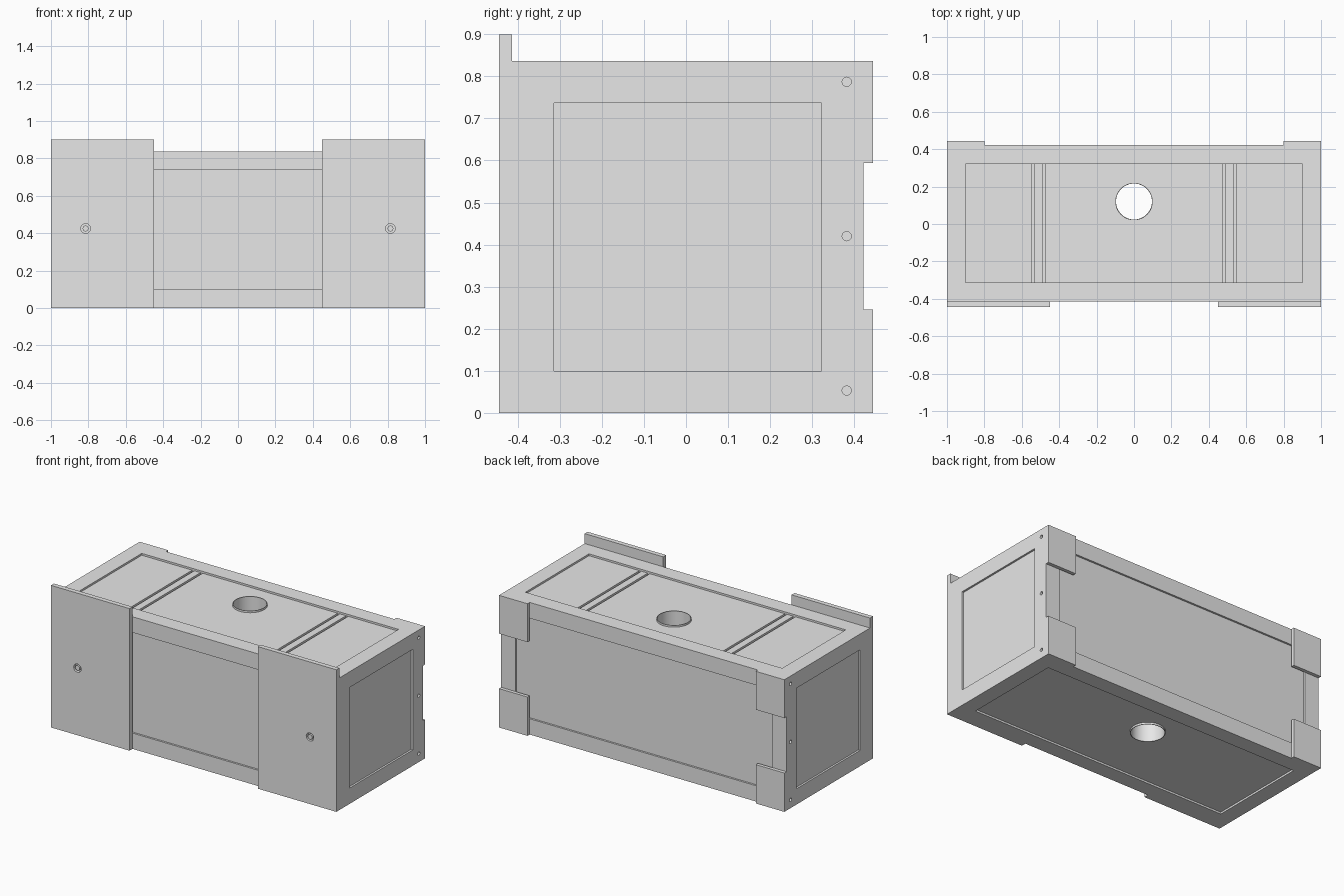
import bpy, bmesh, math
from mathutils import Matrix, Vector

if "Cube" in bpy.data.objects:
    bpy.data.objects.remove(bpy.data.objects["Cube"])

grey = bpy.data.materials.new("light_grey")
grey.diffuse_color = (0.8, 0.8, 0.8, 1)
grey.use_nodes = True
grey.node_tree.nodes["Principled BSDF"].inputs["Base Color"].default_value = grey.diffuse_color


def add_box(bm, lo, hi):
    lo, hi = Vector(lo), Vector(hi)
    size = hi - lo
    m = Matrix.Translation((lo + hi) / 2) @ Matrix.Diagonal((*size, 1))
    return bmesh.ops.create_cube(bm, size=1, matrix=m)


def add_cyl(bm, centre, radius, depth, axis="Z", sides=16):
    rot = {"X": Matrix.Rotation(math.pi / 2, 4, "Y"),
           "Y": Matrix.Rotation(math.pi / 2, 4, "X"), "Z": Matrix()}[axis]
    bmesh.ops.create_cone(bm, cap_ends=True, segments=sides, radius1=radius, radius2=radius,
                          depth=depth, matrix=Matrix.Translation(centre) @ rot)


def finish(bm, name, smooth=False):
    me = bpy.data.meshes.new(name)
    bm.to_mesh(me)
    bm.free()
    me.materials.append(grey)
    ob = bpy.data.objects.new(name, me)
    bpy.context.collection.objects.link(ob)
    if smooth:
        bpy.ops.object.select_all(action="DESELECT")
        ob.select_set(True)
        bpy.context.view_layer.objects.active = ob
        bpy.ops.object.shade_smooth_by_angle(angle=math.radians(35))
    return ob


def cut(ob, cutter):
    cutter.hide_render = True
    mod = ob.modifiers.new("cut", "BOOLEAN")
    mod.operation, mod.solver, mod.object = "DIFFERENCE", "EXACT", cutter
    bpy.context.view_layer.objects.active = ob
    bpy.ops.object.modifier_apply(modifier=mod.name)
    bpy.data.objects.remove(cutter)


Y0, Y1, H = -0.414, 0.422, 0.837      # body front, back and height
EDGE = 0.444                          # outer face of the plates
SINK = 0.012                          # panel recess depth
HOLE_Y = 0.12

# Body: box with a sunken panel in every side
bm = bmesh.new()
add_box(bm, (-1, Y0, 0), (1, Y1, H))
faces = bm.faces[:]
bmesh.ops.inset_individual(bm, faces=faces, thickness=0.1, use_even_offset=True)
walls = bmesh.ops.extrude_discrete_faces(bm, faces=faces)["faces"]
for f in walls:
    f.normal_update()
    n = f.normal.copy()
    bmesh.ops.translate(bm, verts=f.verts[:], vec=-n * SINK)
bmesh.ops.recalc_face_normals(bm, faces=bm.faces[:])
body = finish(bm, "chest_body")

# Cutters: centre hole, grooves between the top boards, screw holes in the ends
bm = bmesh.new()
add_cyl(bm, (0, HOLE_Y, H / 2), 0.098, 1.2, "Z", 48)
for s in (-1, 1):
    for x0, x1 in ((0.473, 0.488), (0.532, 0.547)):
        a, b = sorted((s * x0, s * x1))
        add_box(bm, (a, Y0 + 0.101, H - SINK - 0.02), (b, Y1 - 0.101, H - 0.002))
    for z in (0.053, 0.42, 0.787):
        add_cyl(bm, (s, 0.382, z), 0.011, 0.04, "X")
cut(body, finish(bm, "body_cutter"))

# Sleeve lining the centre hole, flush with the frame above and below
bm = bmesh.new()
rings = []
for r, z in ((0.1, 0), (0.1, H), (0.096, H), (0.096, 0)):
    rings.append([bm.verts.new((r * math.cos(t * math.tau / 48),
                                HOLE_Y + r * math.sin(t * math.tau / 48), z)) for t in range(48)])
for i in range(4):
    p, q = rings[i], rings[(i + 1) % 4]
    for t in range(48):
        u = (t + 1) % 48
        bm.faces.new((p[t], p[u], q[u], q[t]))
bmesh.ops.recalc_face_normals(bm, faces=bm.faces[:])
finish(bm, "hole_sleeve", smooth=True)

for s, side in ((-1, "left"), (1, "right")):
    # Tall front plate with a small sunken knob
    a, b = sorted((s * 0.45, s * 1.0))
    bm = bmesh.new()
    add_box(bm, (a, -EDGE, 0), (b, Y0, 0.9))
    plate = finish(bm, side + "_front_plate")
    knob_x, knob_z = s * 0.815, 0.425
    bm = bmesh.new()
    add_cyl(bm, (knob_x, -EDGE, knob_z), 0.026, 0.04, "Y")
    cut(plate, finish(bm, "plate_cutter"))
    bm = bmesh.new()
    add_cyl(bm, (knob_x, -EDGE + 0.013, knob_z), 0.016, 0.024, "Y", 12)
    finish(bm, side + "_knob", smooth=True)

    # Back corner plates, low and high
    a, b = sorted((s * 0.8, s * 1.0))
    for level, z0, z1 in (("lower", 0, 0.246), ("upper", 0.594, H)):
        bm = bmesh.new()
        add_box(bm, (a, Y1, z0), (b, EDGE, z1))
        finish(bm, f"{side}_{level}_back_plate")
